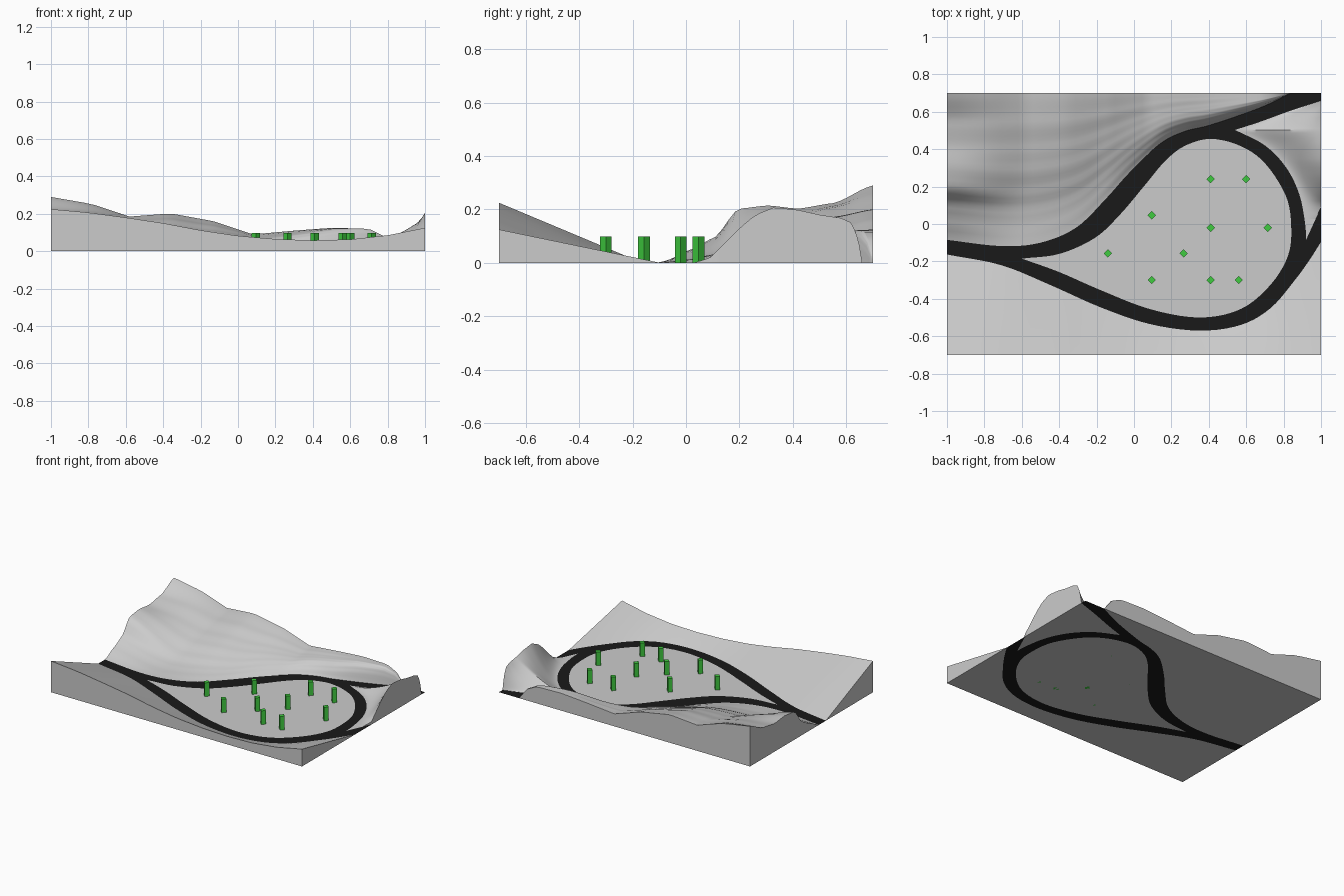
import bpy, bmesh, math
from mathutils import Vector

if "Cube" in bpy.data.objects:
    bpy.data.objects.remove(bpy.data.objects["Cube"])

def smooth_path(pts, n=5):
    """Catmull-Rom curve through 2D points"""
    P = [Vector(p) for p in pts]
    P = [2 * P[0] - P[1]] + P + [2 * P[-1] - P[-2]]
    out = []
    for i in range(1, len(P) - 2):
        a, b, c, d = P[i - 1:i + 3]
        for k in range(n):
            t = k / n
            out.append(0.5 * (2 * b + (c - a) * t + (2 * a - 5 * b + 4 * c - d) * t * t
                              + (3 * b - a - 3 * c + d) * t ** 3))
    return out + [P[-2]]

def interp(table, x, ease=False):
    """piecewise interpolation of (x, value) pairs"""
    if x <= table[0][0]:
        return table[0][1]
    for (x0, v0), (x1, v1) in zip(table, table[1:]):
        if x <= x1:
            t = (x - x0) / (x1 - x0)
            if ease:
                t = 0.5 * t + 0.5 * t * t * (3 - 2 * t)
            return v0 + (v1 - v0) * t
    return table[-1][1]

def material(name, col):
    m = bpy.data.materials.new(name)
    m.diffuse_color = (*col, 1)
    m.use_nodes = True
    m.node_tree.nodes["Principled BSDF"].inputs["Base Color"].default_value = m.diffuse_color
    return m

def make_object(name, bm, mat=None):
    me = bpy.data.meshes.new(name)
    bm.to_mesh(me)
    bm.free()
    ob = bpy.data.objects.new(name, me)
    bpy.context.collection.objects.link(ob)
    if mat:
        me.materials.append(mat)
    return ob

def terrain(name, grid):
    """closed block: height grid on top, walls and flat underside"""
    bm = bmesh.new()
    top = [[bm.verts.new(p) for p in row] for row in grid]
    low = [[bm.verts.new((p[0], p[1], 0)) for p in row] for row in grid]
    R, C = len(grid), len(grid[0])
    for i in range(R - 1):
        for j in range(C - 1):
            for g in (top, low):
                bm.faces.new((g[i][j], g[i + 1][j], g[i + 1][j + 1], g[i][j + 1]))
    rim = ([(i, 0) for i in range(R)] + [(R - 1, j) for j in range(1, C)]
           + [(i, C - 1) for i in range(R - 2, -1, -1)] + [(0, j) for j in range(C - 2, 0, -1)])
    for (a, b), (c, d) in zip(rim, rim[1:] + rim[:1]):
        bm.faces.new((top[a][b], top[c][d], low[c][d], low[a][b]))
    bmesh.ops.remove_doubles(bm, verts=bm.verts, dist=1e-5)
    bmesh.ops.recalc_face_normals(bm, faces=bm.faces)
    ob = make_object(name, bm)
    bpy.ops.object.select_all(action='DESELECT')
    ob.select_set(True)
    bpy.context.view_layer.objects.active = ob
    bpy.ops.object.shade_smooth_by_angle(angle=math.radians(40))

def flat_fill(name, loops, mat=None):
    """flat sheet at z = 0 bounded by loops (later loops are holes)"""
    bm = bmesh.new()
    for lp in loops:
        vs = [bm.verts.new((p[0], p[1], 0)) for p in lp]
        for a, b in zip(vs, vs[1:] + vs[:1]):
            bm.edges.new((a, b))
    bmesh.ops.triangle_fill(bm, edges=bm.edges[:], use_beauty=True, normal=(0, 0, 1))
    for f in bm.faces:
        f.normal_update()
        if f.normal.z < 0:
            f.normal_flip()
    make_object(name, bm, mat)

# road borders
north = smooth_path([(-1, -.085), (-.71, -.118), (-.5, -.1), (-.31, -.02), (-.155, .13), (-.02, .28),
                     (.14, .43), (.27, .495), (.41, .53), (.67, .62), (.84, .7)])
south = smooth_path([(-1, -.163), (-.71, -.22), (-.45, -.325), (-.18, -.445), (.085, -.535), (.35, -.57),
                     (.57, -.54), (.73, -.45), (.86, -.3), (.94, -.19), (1, -.095)])
island = (smooth_path([(-.6, -.185), (-.4, -.257), (-.18, -.353), (.085, -.455), (.35, -.5), (.57, -.455),
                       (.73, -.325), (.825, -.165), (.84, 0), (.81, .155), (.7, .325), (.57, .417),
                       (.41, .455), (.27, .417), (.165, .335), (.06, .21), (-.075, .05), (-.21, -.075),
                       (-.4, -.16), (-.6, -.185)])[:-1])
east_loop = smooth_path([(.92, -.085), (.915, 0), (.885, .155), (.815, .3), (.7, .42), (.54, .503)])
east_road = smooth_path([(.54, .503), (.67, .545), (.835, .605), (1, .66)])
east = east_loop + east_road[1:]

# road and enclosed flat ground
road_outline = south + [Vector((1, .09))] + east + [Vector((1, .7))] + north[::-1]
flat_fill("road", [road_outline, island], material("asphalt", (.01, .01, .01)))
flat_fill("island_ground", [island])

# southern slope: straight rise from the road to the front edge
front_h = [(-1, .225), (-.8, .207), (-.6, .18), (-.4, .15), (-.2, .112), (0, .082), (.2, .065),
           (.4, .058), (.6, .063), (.8, .085), (1, .125)]
terrain("south_slope", [[(p.x, p.y + (-.7 - p.y) * k / 8, interp(front_h, p.x) * k / 8)
                         for k in range(9)] for p in south])

# northern hills: cross profiles (share of the back edge height) blended along x
back_h = [(-1, .29), (-.78, .252), (-.58, .185), (-.36, .202), (-.13, .16), (.08, .09), (.3, .11),
          (.5, .125), (.7, .12), (.78, .08), (.84, 0)]
stations = (0, .13, .24, .36, .5, .64, .81, 1)
profiles = [(-1, (0, .17, .32, .7, .74, .7, .77, 1)),
            (-.6, (0, .05, .14, .33, .55, .7, .88, 1)),
            (-.2, (0, .1, .2, .35, .52, .66, .85, 1)),
            (.2, (0, .35, .6, .75, .82, .87, .95, 1)),
            (.6, (0, .6, .85, .95, 1, 1, 1, 1))]

def hill(x, t):
    share = interp([(px, interp(list(zip(stations, v)), t, True)) for px, v in profiles], x, True)
    return interp(back_h, x) * share

terrain("north_hills", [[(p.x, p.y + (.7 - p.y) * k / 32, hill(p.x, k / 32))
                         for k in range(33)] for p in north])

# eastern knoll between the two exits, rising towards the right edge
knoll_h = [(.03, 0), (.09, .02), (.13, .06), (.2, .13), (.26, .18), (.33, .208), (.42, .198), (.5, .18),
           (.58, .168), (.62, .15), (.645, .09), (.66, 0)]
rows = []
for p in east:
    right = min(1, .92 + (p.y + .085) / .175 * .08)
    rows.append([(p.x + (right - p.x) * k / 16, p.y, interp(knoll_h, p.y) * (k / 16) ** 1.8)
                 for k in range(17)])
terrain("east_knoll", rows)

# green posts standing for trees
green = material("green", (.05, .6, .05))
for i, (x, y) in enumerate([(.41, .24), (.6, .24), (.095, .047), (.41, -.02), (.715, -.02), (-.14, -.157),
                            (.265, -.157), (.095, -.3), (.41, -.3), (.56, -.3)]):
    bpy.ops.mesh.primitive_cylinder_add(vertices=4, radius=.022, depth=.098, location=(x, y, .049))
    ob = bpy.context.object
    ob.name = f"tree_{i + 1}"
    ob.data.materials.append(green)
